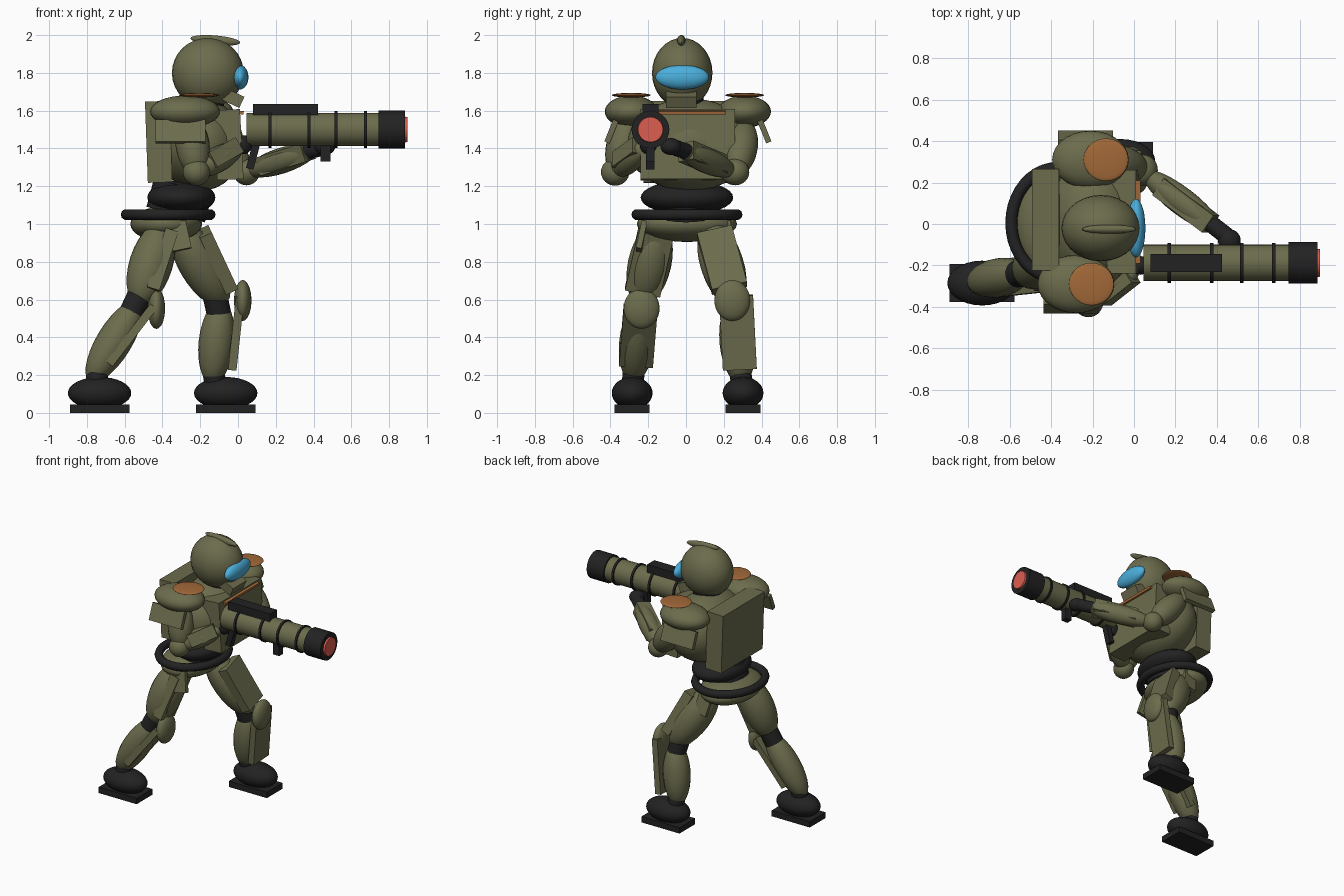
import bpy, bmesh, math
from mathutils import Vector as V, Matrix as M

if "Cube" in bpy.data.objects:
    bpy.data.objects.remove(bpy.data.objects["Cube"])


def mat(name, rgb):
    m = bpy.data.materials.new(name)
    m.diffuse_color = (*rgb, 1)
    m.use_nodes = True
    m.node_tree.nodes["Principled BSDF"].inputs["Base Color"].default_value = m.diffuse_color
    return m


OLIVE = mat("olive", (0.15, 0.15, 0.075))
BLACK = mat("black", (0.016, 0.016, 0.016))
ORANGE = mat("orange", (0.36, 0.14, 0.04))
BLUE = mat("blue", (0.07, 0.43, 0.72))
RED = mat("red", (0.72, 0.11, 0.08))


def finish(name, bm, material, matrix, smooth=True):
    bm.transform(matrix)
    bmesh.ops.recalc_face_normals(bm, faces=bm.faces)
    me = bpy.data.meshes.new(name)
    bm.to_mesh(me)
    bm.free()
    me.materials.append(material)
    ob = bpy.data.objects.new(name, me)
    bpy.context.collection.objects.link(ob)
    if smooth:
        bpy.ops.object.select_all(action='DESELECT')
        ob.select_set(True)
        bpy.context.view_layer.objects.active = ob
        bpy.ops.object.shade_smooth_by_angle(angle=math.radians(40))
    return ob


def place(c, rot=(0, 0, 0)):
    rx, ry, rz = (math.radians(a) for a in rot)
    return (M.Translation(c) @ M.Rotation(rz, 4, 'Z')
            @ M.Rotation(ry, 4, 'Y') @ M.Rotation(rx, 4, 'X'))


def along(a, b):
    """Frame halfway from a to b, with local z along the segment."""
    a, b = V(a), V(b)
    z = (b - a).normalized()
    x = V((0, 1, 0)).cross(z).normalized()
    y = z.cross(x)
    return M.Translation((a + b) / 2) @ M((x, y, z)).transposed().to_4x4(), (b - a).length


def scale(s):
    return M.Diagonal((*s, 1))


def ball(name, c, r, material=OLIVE, rot=(0, 0, 0)):
    bm = bmesh.new()
    bmesh.ops.create_uvsphere(bm, u_segments=28, v_segments=16, radius=1)
    return finish(name, bm, material, place(c, rot) @ scale(r))


def box(name, c, size, material=OLIVE, rot=(0, 0, 0)):
    bm = bmesh.new()
    bmesh.ops.create_cube(bm, size=1)
    return finish(name, bm, material, place(c, rot) @ scale(size), False)


def limb(name, a, b, r, material=OLIVE):
    f, length = along(a, b)
    bm = bmesh.new()
    bmesh.ops.create_uvsphere(bm, u_segments=20, v_segments=14, radius=1)
    return finish(name, bm, material, f @ scale((r, r, length / 2 + r * 0.3)))


def plate(name, a, b, thick, width, material=OLIVE):
    f, length = along(a, b)
    bm = bmesh.new()
    bmesh.ops.create_cube(bm, size=1)
    return finish(name, bm, material, f @ scale((thick, width, length)), False)


def rod(name, a, b, r, material=BLACK, r2=None):
    f, length = along(a, b)
    bm = bmesh.new()
    bmesh.ops.create_cone(bm, cap_ends=True, segments=28, radius1=r,
                          radius2=r if r2 is None else r2, depth=length)
    return finish(name, bm, material, f)


def ring(name, c, rx, ry, tube, material=BLACK):
    bm = bmesh.new()
    n, k = 40, 10
    grid = []
    for i in range(n):
        t = math.tau * i / n
        grid.append([bm.verts.new(((rx + tube * math.cos(p)) * math.cos(t),
                                   (ry + tube * math.cos(p)) * math.sin(t),
                                   tube * math.sin(p)))
                     for p in (math.tau * j / k for j in range(k))])
    for i in range(n):
        for j in range(k):
            i2, j2 = (i + 1) % n, (j + 1) % k
            bm.faces.new((grid[i][j], grid[i2][j], grid[i2][j2], grid[i][j2]))
    return finish(name, bm, material, place(c))


# Helmet
ball("helmet", (-0.16, -0.02, 1.80), (0.19, 0.16, 0.185))
ball("helmet_crest", (-0.12, -0.025, 1.972), (0.132, 0.022, 0.026), rot=(0, 5, 0))
rod("ear_discs", (-0.17, -0.21, 1.77), (-0.17, 0.165, 1.77), 0.058, OLIVE)
ball("visor", (0.01, -0.02, 1.777), (0.045, 0.142, 0.065), BLUE)
box("jaw_guard", (-0.025, -0.025, 1.665), (0.10, 0.16, 0.065), rot=(0, 25, 0))
rod("neck", (-0.18, 0, 1.5), (-0.17, -0.01, 1.7), 0.1, BLACK)

# Torso and pack
ball("torso", (-0.2, 0.02, 1.42), (0.23, 0.335, 0.245))
box("chest_plate", (-0.05, 0.01, 1.42), (0.14, 0.5, 0.37), rot=(0, -3, 0))
box("chest_stripe", (0.015, 0.01, 1.59), (0.03, 0.4, 0.018), ORANGE, (0, 8, 0))
box("backpack", (-0.42, 0.02, 1.435), (0.13, 0.49, 0.43), rot=(0, -2, 0))

# Waist and hips
ball("waist", (-0.3, 0.005, 1.14), (0.18, 0.245, 0.09), BLACK)
rod("waist_core", (-0.33, 0, 1.05), (-0.29, 0, 1.2), 0.16, BLACK)
ring("belt_ring", (-0.37, 0.005, 1.05), 0.222, 0.265, 0.029)
ball("pelvis", (-0.38, 0.005, 1.0), (0.19, 0.265, 0.095))

# Shoulders, mirrored with a slight twist
for side, s, x, y in (("right", -1, -0.28, -0.29), ("left", 1, -0.21, 0.31)):
    ball(side + "_shoulder_pad", (x, y, 1.595), (0.185, 0.14, 0.085))
    ball(side + "_shoulder_cap", (x + 0.075, y, 1.682), (0.108, 0.103, 0.012), ORANGE)
    box(side + "_shoulder_flap", (x - 0.025, y + s * 0.105, 1.49),
        (0.265, 0.03, 0.125), rot=(s * 22, 0, 0))
    box(side + "_hip_plate", (-0.31, s * 0.235, 0.935), (0.1, 0.03, 0.15),
        rot=(s * 12, -12, 0))

# Arms
limb("right_upper_arm", (-0.26, -0.3, 1.55), (-0.22, -0.365, 1.28), 0.09)
ball("right_elbow", (-0.22, -0.375, 1.275), (0.072, 0.075, 0.072))
limb("right_forearm", (-0.22, -0.37, 1.28), (0.0, -0.23, 1.4), 0.068)
plate("right_forearm_guard", (-0.15, -0.36, 1.33), (-0.01, -0.25, 1.41), 0.09, 0.08)
ball("right_hand", (0.03, -0.2, 1.42), (0.045, 0.045, 0.05), BLACK)
limb("left_upper_arm", (-0.17, 0.31, 1.52), (0.03, 0.27, 1.29), 0.09)
ball("left_elbow", (0.045, 0.26, 1.275), (0.07, 0.075, 0.07))
limb("left_forearm", (0.06, 0.24, 1.28), (0.40, -0.02, 1.39), 0.068)
plate("left_forearm_guard", (0.13, 0.18, 1.31), (0.37, 0.0, 1.385), 0.10, 0.10)
rod("left_wrist", (0.36, 0.01, 1.38), (0.45, -0.06, 1.405), 0.042)
ball("left_hand", (0.46, -0.08, 1.41), (0.055, 0.055, 0.045), BLACK)

# Launcher
Y, Z = -0.188, 1.5
rod("launcher_tube", (0.045, Y, Z), (0.76, Y, Z), 0.088, OLIVE)
rod("launcher_muzzle", (0.745, Y, Z), (0.885, Y, Z), 0.1)
rod("warhead", (0.86, Y, Z), (0.898, Y, Z), 0.072, RED, 0.066)
for i, x in enumerate((0.17, 0.375, 0.52, 0.675)):
    rod(f"launcher_band_{i + 1}", (x - 0.008, Y, Z), (x + 0.008, Y, Z), 0.097)
box("launcher_sight", (0.252, Y, 1.605), (0.345, 0.085, 0.062), BLACK)
box("rear_grip", (0.08, Y, 1.36), (0.04, 0.045, 0.14), BLACK, (0, 15, 0))
box("front_grip", (0.463, Y, 1.375), (0.052, 0.045, 0.09), BLACK)

# Legs: hip, knee, ankle, knee pad, thigh plate ends, shin plate ends, foot
LEGS = {
    "right": ((-0.40, -0.15, 0.98), (-0.52, -0.235, 0.6), (-0.77, -0.28, 0.19),
              (-0.432, -0.235, 0.553), (-0.355, -0.16, 0.95), (-0.455, -0.23, 0.64),
              (-0.45, -0.24, 0.56), (-0.685, -0.265, 0.255), (-0.733, -0.285)),
    "left": ((-0.31, 0.13, 0.98), (-0.09, 0.25, 0.6), (-0.135, 0.29, 0.18),
             (0.025, 0.245, 0.595), (-0.18, 0.15, 0.96), (-0.04, 0.23, 0.66),
             (0.012, 0.265, 0.62), (-0.03, 0.285, 0.23), (-0.065, 0.302)),
}
for side, (hip, knee, ankle, pad, t1, t2, s1, s2, foot) in LEGS.items():
    hip, knee, ankle = V(hip), V(knee), V(ankle)
    limb(side + "_thigh", hip, knee, 0.115)
    plate(side + "_thigh_plate", t1, t2, 0.07, 0.19)
    rod(side + "_knee_joint", knee.lerp(hip, 0.2), knee.lerp(ankle, 0.2), 0.065)
    ball(side + "_knee_pad", pad, (0.046, 0.095, 0.108))
    limb(side + "_shin", knee.lerp(ankle, 0.08), ankle, 0.094)
    plate(side + "_shin_plate", s1, s2, 0.045, 0.18)
    rod(side + "_ankle", ankle.lerp(knee, 0.1), (ankle.x + 0.02, foot[1], 0.12), 0.058)
    ball(side + "_boot", (*foot, 0.105), (0.168, 0.108, 0.085), BLACK)
    box(side + "_boot_sole", (*foot, 0.022), (0.315, 0.185, 0.044), BLACK)
